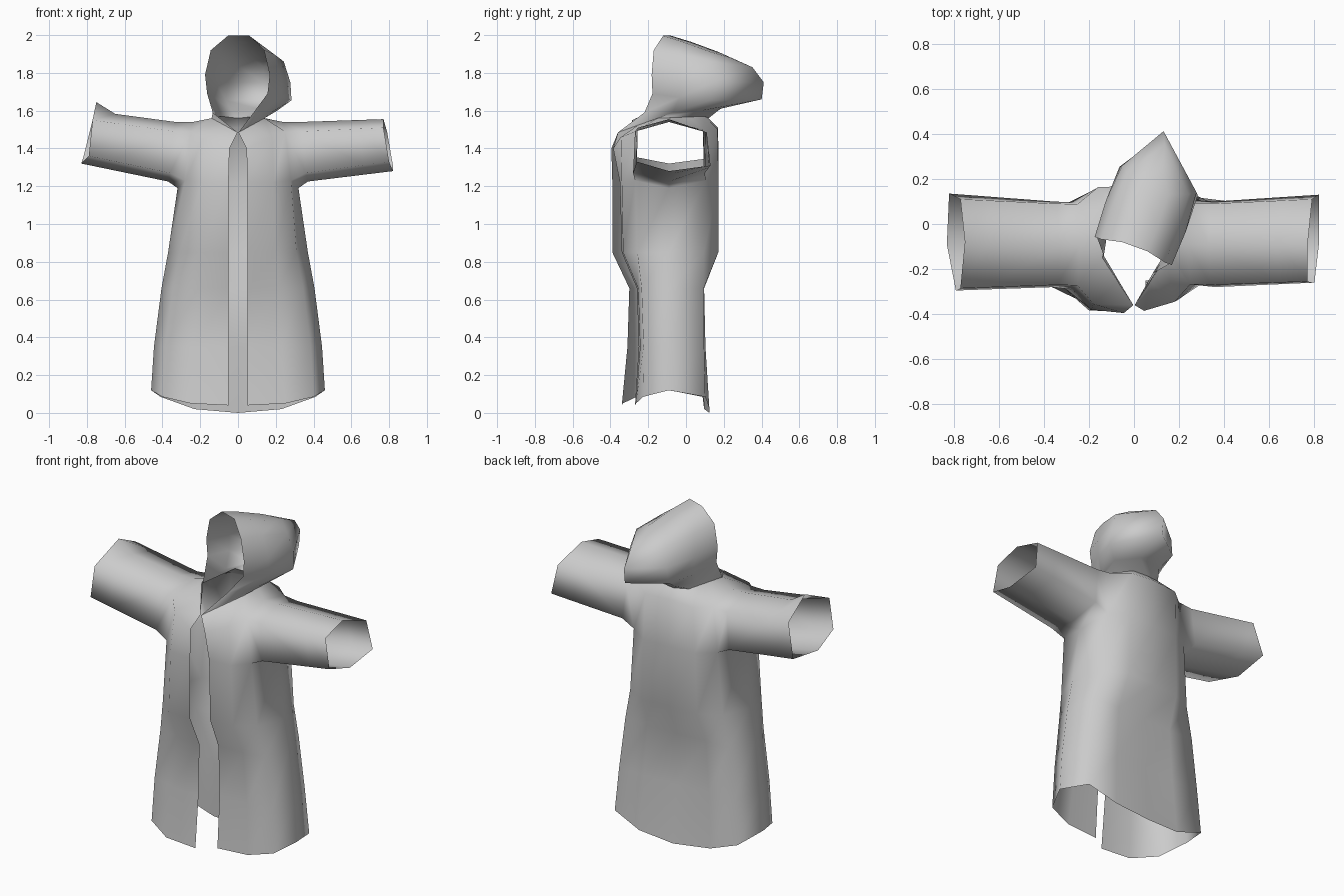
import bpy, bmesh, math

if "Cube" in bpy.data.objects:
    bpy.data.objects.remove(bpy.data.objects["Cube"])


def finish(bm, name):
    bmesh.ops.recalc_face_normals(bm, faces=bm.faces)
    mesh = bpy.data.meshes.new(name)
    bm.to_mesh(mesh)
    bm.free()
    ob = bpy.data.objects.new(name, mesh)
    bpy.context.collection.objects.link(ob)
    bpy.ops.object.select_all(action='DESELECT')
    ob.select_set(True)
    bpy.context.view_layer.objects.active = ob
    bpy.ops.object.shade_smooth()
    return ob


def mirrored(half, twist=0):
    """Right half from front edge to centre back, then round to the left front edge.
    Twist pushes the right front panel back and the left one forward."""
    share = (1, 1, .5, 0, .2, .4, 0)
    right = [(x, y + twist * s, z) for (x, y, z), s in zip(half, share)]
    left = [(-x, y - twist * s, z) for (x, y, z), s in zip(half[:-1], share)]
    return right + left[::-1]


def bridge(bm, a, b, closed=False, skip=()):
    n = len(a)
    for i in range(n if closed else n - 1):
        if i not in skip:
            j = (i + 1) % n
            bm.faces.new((a[i], a[j], b[j], b[i]))


def add_verts(bm, pts):
    return [bm.verts.new(p) for p in pts]


# Half cross-section of the skirt: front edge, front panel, corner, side, corner, back panel, centre back
def skirt(z, side, corner, panel, yf, yc, yb):
    return [(.05, yf, z), (panel, yf + .007, z), (corner, yc, z), (side, -.09, z),
            (corner, .09, z), (panel - .02, yb - .004, z), (0, yb, z)]


hem = [(.05, -.305, .04), (.25, -.30, .05), (.40, -.245, .085), (.46, -.09, .12),
       (.41, .095, .085), (.23, .11, .02), (0, .125, 0)]
armpit = [(.05, -.37, 1.22), (.19, -.36, 1.22), (.28, -.28, 1.23), (.32, -.09, 1.19),
          (.28, .10, 1.23), (.17, .165, 1.22), (0, .17, 1.22)]
shoulder = [(.045, -.39, 1.40), (.18, -.35, 1.46), (.25, -.27, 1.49), (.24, -.09, 1.54),
            (.25, .09, 1.50), (.16, .165, 1.50), (0, .17, 1.51)]
neck = [(.003, -.36, 1.485), (.072, -.255, 1.523), (.14, -.15, 1.56), (.123, -.067, 1.563),
        (.107, .017, 1.567), (.09, .10, 1.57), (0, .12, 1.56)]
halves = [(hem, .035),
          (skirt(.35, .445, .385, .23, -.28, -.24, .095), .03),
          (skirt(.66, .405, .345, .21, -.28, -.245, .092), .02),
          (skirt(.85, .37, .31, .20, -.365, -.27, .165), .025),
          (armpit, .02), (shoulder, .005), (neck, 0)]

# Robe body, left open at the armholes
robe = bmesh.new()
rows = [add_verts(robe, mirrored(h, t)) for h, t in halves]
for k in range(len(rows) - 1):
    bridge(robe, rows[k], rows[k + 1], skip=(2, 3, 8, 9) if k == 4 else ())

# Six-sided sleeves grown from the armholes
cuff_right = [(.80, -.26, 1.33), (.82, -.09, 1.28), (.82, .13, 1.31),
              (.79, .11, 1.485), (.77, -.09, 1.555), (.77, -.255, 1.51)]
cuff_left = [(-.79, -.295, 1.36), (-.83, -.09, 1.32), (-.82, .135, 1.35),
             (-.77, .11, 1.55), (-.75, -.08, 1.645), (-.77, -.285, 1.55)]
upper = [(.36, -.28, 1.27), (.37, -.09, 1.225), (.36, .10, 1.27),
         (.34, .09, 1.49), (.33, -.09, 1.54), (.34, -.27, 1.49)]
for sign, cuff, cols in ((1, cuff_right, (2, 3, 4)), (-1, cuff_left, (10, 9, 8))):
    start = [(sign * x, y, z) for x, y, z in upper]
    ring = [rows[4][c] for c in cols] + [rows[5][c] for c in reversed(cols)]
    for t in (0, .7, 1):
        pts = [tuple(a + (b - a) * t for a, b in zip(p, q)) for p, q in zip(start, cuff)]
        if t == .7 and sign < 0:
            pts[4] = (-.65, -.085, 1.583)
        new = add_verts(robe, pts)
        bridge(robe, ring, new, closed=True)
        ring = new
finish(robe, "robe")

# Hood, turned about the vertical axis and joined to the neckline
TURN = math.radians(20)
COS, SIN = math.cos(TURN), math.sin(TURN)


def turned(pts, shift):
    """Shift slides the back point of the hood sideways."""
    pts = [(u + shift, v, z) if u == 0 else (u, v, z) for u, v, z in pts]
    return [(u * COS + v * SIN, -.11 - u * SIN + v * COS, z) for u, v, z in pts]


# Half sections: face rim, side, rear corner, centre back; then the sideways shift
hood_halves = [
    ([(.115, -.075, 1.59), (.15, .10, 1.59), (.13, .25, 1.60), (0, .31, 1.61)], 0),
    ([(.17, -.01, 1.69), (.19, .15, 1.67), (.185, .32, 1.655), (0, .525, 1.66)], -.05),
    ([(.182, -.01, 1.79), (.19, .15, 1.77), (.175, .33, 1.75), (0, .535, 1.75)], -.055),
    ([(.15, -.01, 1.92), (.155, .13, 1.90), (.145, .31, 1.86), (0, .48, 1.83)], -.03),
    ([(.06, .01, 1.997), (.065, .12, 1.965), (.06, .28, 1.91), (0, .37, 1.88)], 0),
]
hood = bmesh.new()
ring = add_verts(hood, mirrored([neck[0], neck[2], neck[5], neck[6]]))
for h, shift in hood_halves:
    new = add_verts(hood, turned(mirrored(h), shift))
    bridge(hood, ring, new)
    ring = new
# Crown
hood.faces.new((ring[0], ring[1], ring[5], ring[6]))
hood.faces.new((ring[1], ring[2], ring[4], ring[5]))
hood.faces.new((ring[2], ring[3], ring[4]))
finish(hood, "hood")
